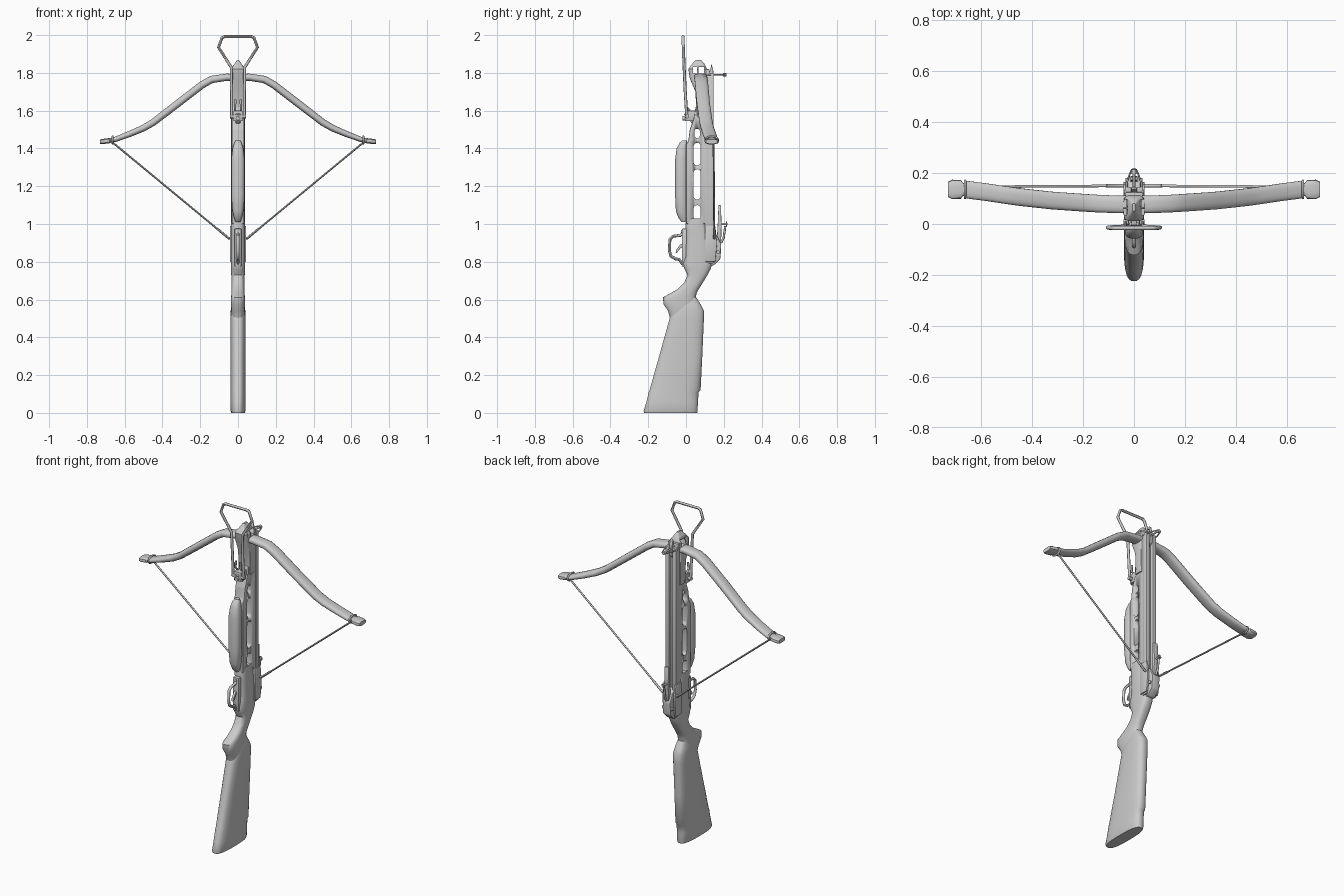
import bpy, bmesh
from math import cos, sin, pi
from mathutils import Vector as V


def finish(name, bm, angle=35):
    bmesh.ops.recalc_face_normals(bm, faces=bm.faces)
    me = bpy.data.meshes.new(name)
    bm.to_mesh(me)
    bm.free()
    ob = bpy.data.objects.new(name, me)
    bpy.context.collection.objects.link(ob)
    select(ob)
    bpy.ops.object.shade_smooth_by_angle(angle=angle * pi / 180)
    return ob


def select(ob):
    bpy.ops.object.select_all(action='DESELECT')
    ob.select_set(True)
    bpy.context.view_layer.objects.active = ob


def loft(name, rings, n=20, e=2.0, angle=40):
    """Skin superellipse rings given as (centre, half axis u, half axis v)."""
    bm = bmesh.new()
    loops = []
    for c, u, v in rings:
        loop = []
        for i in range(n):
            a = 2 * pi * (i + 0.5) / n
            p, q = cos(a), sin(a)
            p = abs(p) ** (2 / e) * (1 if p > 0 else -1)
            q = abs(q) ** (2 / e) * (1 if q > 0 else -1)
            loop.append(bm.verts.new(V(c) + V(u) * p + V(v) * q))
        loops.append(loop)
    for a, b in zip(loops, loops[1:]):
        for i in range(n):
            bm.faces.new((a[i], a[(i + 1) % n], b[(i + 1) % n], b[i]))
    bm.faces.new(loops[0])
    bm.faces.new(loops[-1])
    return finish(name, bm, angle)


def column(name, secs, **kw):
    """Upright loft from (z, y front, y back, half width)."""
    return loft(name, [((0, (f + b) / 2, z), (w, 0, 0), (0, (b - f) / 2, 0))
                       for z, f, b, w in secs], **kw)


def slab(name, prof, w, x=0, bevel=0.006):
    """Extrude a (y, z) profile to half width w."""
    bm = bmesh.new()
    f = bm.faces.new([bm.verts.new((x - w, y, z)) for y, z in prof])
    r = bmesh.ops.extrude_face_region(bm, geom=[f])
    bmesh.ops.translate(bm, vec=(2 * w, 0, 0),
                        verts=[g for g in r['geom'] if isinstance(g, bmesh.types.BMVert)])
    if bevel:
        bmesh.ops.bevel(bm, geom=bm.edges[:], offset=bevel, segments=2,
                        affect='EDGES', profile=0.5)
    return finish(name, bm)


def box(name, x, w, y0, y1, z0, z1, bevel=0.004):
    return slab(name, [(y0, z0), (y1, z0), (y1, z1), (y0, z1)], w, x, bevel)


def wire(name, pts, r, closed=False):
    cu = bpy.data.curves.new(name, 'CURVE')
    cu.dimensions = '3D'
    cu.bevel_depth, cu.bevel_resolution, cu.use_fill_caps = r, 2, True
    sp = cu.splines.new('POLY')
    sp.points.add(len(pts) - 1)
    for p, co in zip(sp.points, pts):
        p.co = (*co, 1)
    sp.use_cyclic_u = closed
    ob = bpy.data.objects.new(name, cu)
    bpy.context.collection.objects.link(ob)
    select(ob)
    bpy.ops.object.convert(target='MESH')
    bpy.ops.object.shade_smooth_by_angle(angle=0.8)
    return bpy.context.object


def pin(name, a, b, r):
    return wire(name, [a, b], r)


def cut(ob, cutters):
    for c in cutters:
        select(ob)
        m = ob.modifiers.new('cut', 'BOOLEAN')
        m.operation, m.object, m.solver = 'DIFFERENCE', c, 'EXACT'
        bpy.ops.object.modifier_move_to_index(modifier=m.name, index=0)
        bpy.ops.object.modifier_apply(modifier=m.name)
        bpy.data.objects.remove(c)


# Butt, pistol grip and receiver
column('butt', [(0, -.222, .06, .036), (.01, -.225, .062, .04), (.06, -.21, .064, .04),
                (.11, -.198, .068, .04), (.12, -.194, .078, .04), (.3, -.143, .087, .04),
                (.49, -.09, .095, .04), (.54, -.075, .096, .039), (.57, -.05, .08, .036),
                (.61, -.02, .056, .026)], n=24, e=2.8)
column('grip', [(.5, -.085, .03, .03), (.54, -.095, .04, .036), (.575, -.12, .046, .037),
                (.612, -.122, .053, .037), (.632, -.085, .056, .035), (.655, -.045, .068, .034),
                (.69, -.01, .09, .034), (.73, .008, .114, .036), (.76, -.008, .13, .038),
                (.79, -.018, .14, .038), (.83, -.004, .138, .038), (.95, 0, .118, .038),
                (1.0, -.004, .108, .037), (1.03, .004, .105, .035)], n=24, e=2.8)

# Slotted fore-end
fore = slab('fore_end', [(0, 1.0), (.112, 1.0), (.112, 1.62), (.05, 1.62), (.045, 1.57),
                         (.02, 1.5), (.012, 1.44), (0, 1.42)], .033)
slots = []
for z0, z1 in ((1.02, 1.1), (1.13, 1.29), (1.31, 1.43), (1.455, 1.505)):
    r = .019
    arc = [(.059 + r * cos(a), z1 - r + r * sin(a)) for a in [pi * i / 8 for i in range(9)]]
    arc += [(.059 - r * cos(a), z0 + r - r * sin(a)) for a in [pi * i / 8 for i in range(9)]]
    if z1 - z0 < .06:
        arc = [(y * .8 + .012, z) for y, z in arc]
    slots.append(slab('slot_cutter', arc, .1, 0, 0))
cut(fore, slots)

# Hand guard under the fore-end
column('hand_guard', [(1.01, -.022, .004, .012), (1.03, -.04, .006, .02), (1.07, -.054, .008, .03),
                      (1.15, -.058, .008, .036), (1.34, -.058, .008, .036), (1.4, -.05, .008, .029),
                      (1.43, -.034, .006, .02), (1.442, -.02, .004, .013)], e=2.5)

# Head block holding the bow, with a window and a pointed cap
head = column('head_block', [(1.57, .055, .112, .04), (1.7, .05, .112, .042), (1.77, .02, .112, .042),
                             (1.82, .012, .112, .04), (1.845, .03, .1, .02), (1.868, .05, .08, .006)],
              n=16, e=5, angle=30)
cut(head, [box('window_cutter', 0, .1, a, b, 1.798, 1.832, 0) for a, b in ((.036, .058), (.065, .096))])
slab('head_web', [(-.012, 1.58), (.06, 1.5), (.06, 1.6), (.012, 1.6)], .012, 0, .003)

# Rail with bolt groove
box('rail_base', 0, .034, .1, .125, .79, 1.82)
for s in (-1, 1):
    box('rail_side', s * .023, .013, .118, .146, .79, 1.8)

# Bow limbs: one continuous sweep
half = [(0, .076, 1.776, .019), (.06, .077, 1.777, .019), (.14, .08, 1.765, .02), (.19, .083, 1.737, .02),
        (.32, .092, 1.637, .02), (.45, .106, 1.537, .019), (.5, .113, 1.508, .018),
        (.58, .125, 1.474, .016), (.65, .134, 1.448, .014), (.665, .136, 1.445, .012)]
path = [(-x, y, z, t) for x, y, z, t in reversed(half[1:])] + half
rings = []
for i, (x, y, z, t) in enumerate(path):
    a, b = path[max(i - 1, 0)], path[min(i + 1, len(path) - 1)]
    d = V((b[0] - a[0], 0, b[2] - a[2])).normalized()
    rings.append(((x, y, z), (-d.z * t, 0, d.x * t), (0, .035, 0)))
loft('bow', rings, n=16, e=2.6)

# Limb tips, string and centre serving
for s in (-1, 1):
    loft('bow_tip', [((s * x, .136, z), (0, 0, t), (0, w, 0)) for x, z, t, w in
                     ((.655, 1.447, .011, .027), (.672, 1.442, .012, .025), (.68, 1.441, .014, .037),
                      (.715, 1.437, .014, .038), (.73, 1.436, .012, .03))], n=14, e=3)
    wire('string_loop', [(s * .664, .136 + .034 * cos(a), 1.445 + .02 * sin(a))
                         for a in [2 * pi * i / 16 for i in range(16)]], .005, True)
wire('bowstring', [(-.664, .146, 1.432), (-.05, .15, .925), (.05, .15, .925), (.664, .146, 1.432)], .005)
wire('string_serving', [(-.11, .15, .975), (-.05, .15, .925), (.05, .15, .925), (.11, .15, .975)], .0065)

# Cocking stirrup and its hinge
arc = [(.034, .004, 1.57), (.034, -.004, 1.7), (.036, -.01, 1.83), (.103, -.014, 1.935),
       (.085, -.016, 1.985), (.072, -.016, 1.992)]
wire('stirrup', arc + [(-x, y, z) for x, y, z in reversed(arc)], .008)
pin('stirrup_hinge', (-.042, .006, 1.57), (.042, .006, 1.57), .011)
box('stirrup_mount', 0, .024, -.006, .05, 1.545, 1.6)
pin('mount_bolt', (0, -.018, 1.56), (0, .03, 1.56), .012)
for s in (-1, 1):
    wire('hinge_hook', [(s * .016, .02, 1.6), (s * .016, .0, 1.62), (s * .014, .0, 1.66)], .006)

# Trigger and guard
box('trigger_plate', 0, .018, -.022, .01, .775, .975)
wire('trigger_guard', [(0, -.005, .955), (0, -.03, .94), (0, -.07, .935), (0, -.085, .92), (0, -.088, .86),
                       (0, -.08, .83), (0, -.055, .815), (0, -.035, .812), (0, -.02, .79), (0, -.005, .785)], .008)
slab('trigger', [(0, .90), (-.03, .892), (-.05, .865), (-.055, .845), (-.045, .85), (-.03, .872), (0, .878)],
     .007, 0, .002)
for z in (.79, .96):
    pin('guard_screw', (0, -.026, z), (0, .01, z), .008)

# Lock housing and rear sight
slab('lock_housing', [(.13, .78), (.145, .78), (.182, .815), (.187, .89), (.165, .94), (.13, .96)], .026)
for s in (-1, 1):
    slab('lock_side', [(.1, .8), (.155, .8), (.165, .9), (.155, .99), (.1, .99)], .006, s * .036, .003)
slab('sight_leaf', [(.162, .9), (.186, .9), (.188, 1.0), (.185, 1.1), (.172, 1.1), (.168, 1.0)], .014, 0, .003)
wire('sight_arm', [(0, .185, .9), (0, .2, .93), (0, .208, .99)], .006)
pin('sight_knob', (0, .185, 1.0), (0, .22, 1.0), .006)
pin('sight_screw', (-.034, .17, .85), (.034, .17, .85), .01)
wire('sight_ring', [(.01 * cos(a), .214, 1.0 + .01 * sin(a)) for a in [pi * i / 6 for i in range(12)]],
     .003, True)

# Front sight: wire hood, base and bead post
slab('sight_base', [(.112, 1.72), (.145, 1.75), (.145, 1.81), (.135, 1.85), (.128, 1.81), (.112, 1.8)], .01, 0, .003)
wire('sight_hood', [(-.036, .112, 1.79), (-.028, .165, 1.79), (-.012, .208, 1.79),
                    (.012, .208, 1.79), (.028, .165, 1.79), (.036, .112, 1.79)], .004)
pin('sight_post', (0, .135, 1.79), (0, .205, 1.79), .005)
pin('sight_bead', (0, .196, 1.79), (0, .214, 1.79), .009)
